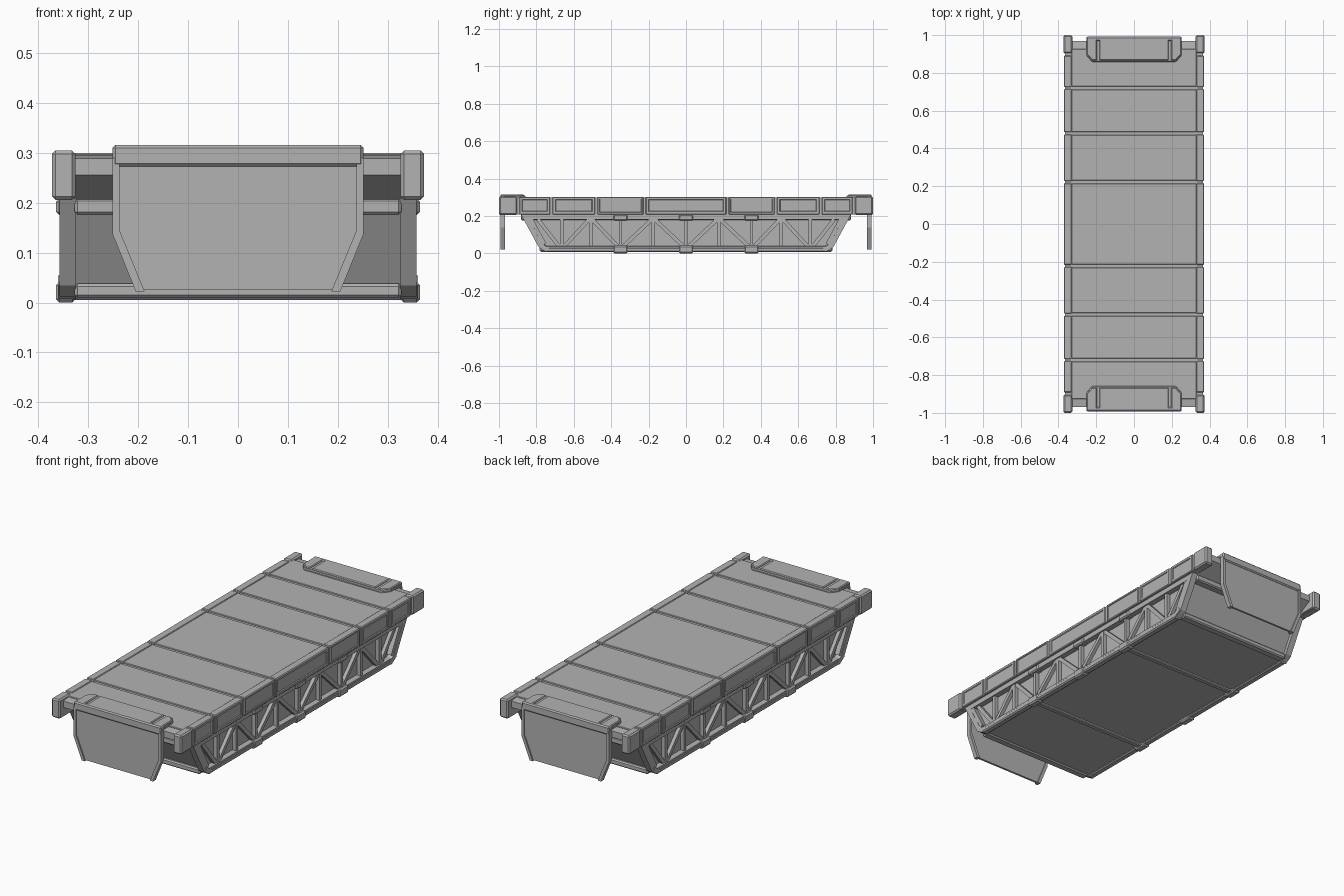
import bpy, bmesh, math

if "Cube" in bpy.data.objects:
    bpy.data.objects.remove(bpy.data.objects["Cube"])

# Darker grey for the whole model
grey = bpy.data.materials.new("dark_grey")
grey.diffuse_color = (0.45, 0.45, 0.45, 1)
grey.use_nodes = True
grey.node_tree.nodes["Principled BSDF"].inputs["Base Color"].default_value = grey.diffuse_color

def prism(name, pts, axis, a, b, mirror="", bevel=0.0, insets=()):
    """Extrude a 2D outline along an axis; x: (y,z), y: (x,z), z: (x,y)."""
    place = {"x": lambda p, t: (t, p[0], p[1]),
             "y": lambda p, t: (p[0], t, p[1]),
             "z": lambda p, t: (p[0], p[1], t)}[axis]
    bm = bmesh.new()
    lo = [bm.verts.new(place(p, a)) for p in pts]
    hi = [bm.verts.new(place(p, b)) for p in pts]
    bm.faces.new(lo)
    bm.faces.new(hi)
    n = len(pts)
    for i in range(n):
        j = (i + 1) % n
        bm.faces.new((lo[i], lo[j], hi[j], hi[i]))
    bmesh.ops.recalc_face_normals(bm, faces=bm.faces)
    if bevel:
        bmesh.ops.bevel(bm, geom=list(bm.edges), offset=bevel, segments=1, affect='EDGES')
    if insets:
        bm.normal_update()
        face = max((f for f in bm.faces if f.normal.x > 0.99), key=lambda f: f.calc_area())
        for thick, depth in insets:
            bmesh.ops.inset_region(bm, faces=[face], thickness=thick, depth=depth,
                                   use_even_offset=True)
    me = bpy.data.meshes.new(name)
    bm.to_mesh(me)
    bm.free()
    me.materials.append(grey)
    ob = bpy.data.objects.new(name, me)
    bpy.context.collection.objects.link(ob)
    if mirror:
        m = ob.modifiers.new("mirror", 'MIRROR')
        m.use_axis = ["x" in mirror, "y" in mirror, False]
        m.use_mirror_merge = False
    return ob

def box(name, x0, x1, y0, y1, z0, z1, mirror="", bevel=0.0, insets=()):
    return prism(name, [(x0, y0), (x1, y0), (x1, y1), (x0, y1)], "z", z0, z1, mirror, bevel, insets)

def bar(name, p, q, w, x0, x1, mirror="xy"):
    """Straight strut in the side (y,z) plane."""
    d = math.hypot(q[0] - p[0], q[1] - p[1])
    ny, nz = -(q[1] - p[1]) / d * w / 2, (q[0] - p[0]) / d * w / 2
    pts = [(p[0] + ny, p[1] + nz), (q[0] + ny, q[1] + nz),
           (q[0] - ny, q[1] - nz), (p[0] - ny, p[1] - nz)]
    return prism(name, pts, "x", x0, x1, mirror)

def symmetric(half):
    """Complete a 2D half outline by reflecting its first coordinate."""
    return half + [(-y, z) for y, z in reversed(half)]

# Deck body with tapered ends
prism("deck_body", symmetric([(0.925, 0.295), (0.968, 0.289), (0.968, 0.256), (0.88, 0.207)]),
      "x", -0.33, 0.33)

# Deck plates separated by shallow grooves
joints = [-0.935, -0.72, -0.48, -0.222, 0.222, 0.48, 0.72, 0.935]
for y0, y1 in zip(joints, joints[1:]):
    box("deck_plate", -0.332, 0.332, y0 + 0.008, y1 - 0.008, 0.285, 0.300, bevel=0.003)

# Side rails: core, recessed sections and end blocks
box("rail_core", 0.327, 0.366, -0.99, 0.99, 0.209, 0.299, "x")
ends = [-0.897] + joints[1:-1] + [0.897]
for y0, y1 in zip(ends, ends[1:]):
    deep = 0.23 < abs(y0 + y1) / 2 < 0.47
    box("rail_section", 0.355, 0.371, y0 + 0.006, y1 - 0.006, 0.208, 0.303, "x", 0.004,
        [(0.011, 0), (0.003, -0.004)] if not deep else [(0.007, 0), (0.002, -0.004)])
    box("rail_cap", 0.330, 0.367, y0 + 0.006, y1 - 0.006, 0.25, 0.303, "x", 0.003)
box("rail_end_block", 0.326, 0.373, 0.903, 1.0, 0.206, 0.305, "xy", 0.007)

# Lower hull core
prism("hull_core", symmetric([(0.862, 0.21), (0.756, 0.016)]), "x", -0.33, 0.33)

# Framed truss sides
prism("truss_frame", symmetric([(0.882, 0.208), (0.788, 0.034), (0.755, 0.012)]),
      "x", 0.325, 0.358, "x", 0, [(0.026, 0), (0.003, -0.026)])
bar("frame_end", (0.845, 0.195), (0.764, 0.045), 0.038, 0.326, 0.357)
bottoms, tops = [0.0, 0.35, 0.665], [0.175, 0.51, 0.80]
for i, t in enumerate(tops):
    bar("truss_diagonal", (bottoms[i] + 0.012, 0.036), (t - 0.008, 0.182), 0.020, 0.33, 0.350)
    if i < 2:
        bar("truss_diagonal", (t + 0.008, 0.182), (bottoms[i + 1] - 0.012, 0.036), 0.020, 0.33, 0.350)
for y in (0.175, 0.35, 0.51, 0.665):
    bar("truss_post", (y, 0.033), (y, 0.187), 0.018, 0.33, 0.352)
bar("truss_post", (0, 0.033), (0, 0.187), 0.018, 0.33, 0.352, "x")

# Bottom rails, clamps and cross members
box("bottom_rail", 0.326, 0.361, -0.75, 0.75, 0.007, 0.032, "x", 0.006)
bar("bottom_corner", (0.738, 0.018), (0.778, 0.044), 0.024, 0.326, 0.361)
for y in (-0.35, 0, 0.35):
    box("lower_clamp", 0.325, 0.365, y - 0.038, y + 0.038, 0.0, 0.042, "x", 0.007)
    box("upper_clamp", 0.325, 0.365, y - 0.038, y + 0.038, 0.176, 0.208, "x", 0.006)
box("floor_crossbar", -0.33, 0.33, 0.336, 0.364, 0.005, 0.03, "y", 0.004)
box("hull_end_sill", -0.328, 0.328, 0.74, 0.782, 0.009, 0.038, "y", 0.006)
box("hull_end_header", -0.328, 0.328, 0.835, 0.882, 0.176, 0.210, "y", 0.006)

# End flaps: hanging plate with edge flanges
flap = [(0.242, 0.29), (0.242, 0.142), (0.192, 0.026)]
prism("end_flap", symmetric(flap), "y", 0.974, 0.985, "y")
prism("flap_flange", [(0.238, 0.29), (0.252, 0.29), (0.252, 0.138), (0.205, 0.022),
                      (0.187, 0.022), (0.238, 0.146)], "y", 0.968, 0.991, "xy")
box("flap_lip", -0.252, 0.252, 0.968, 0.992, 0.273, 0.316, "y", 0.006)

# Flap hinge cap on the deck, in three raised strips
prism("flap_cap", [(0.252, 0.985), (0.252, 0.893), (0.222, 0.858),
                   (-0.222, 0.858), (-0.252, 0.893), (-0.252, 0.985)], "z", 0.293, 0.310, "y", 0.004)
box("cap_strip_middle", -0.183, 0.183, 0.866, 0.980, 0.304, 0.316, "y", 0.004)
prism("cap_strip_side", [(0.196, 0.980), (0.249, 0.980), (0.249, 0.896), (0.221, 0.866), (0.196, 0.866)],
      "z", 0.304, 0.316, "xy", 0.004)
